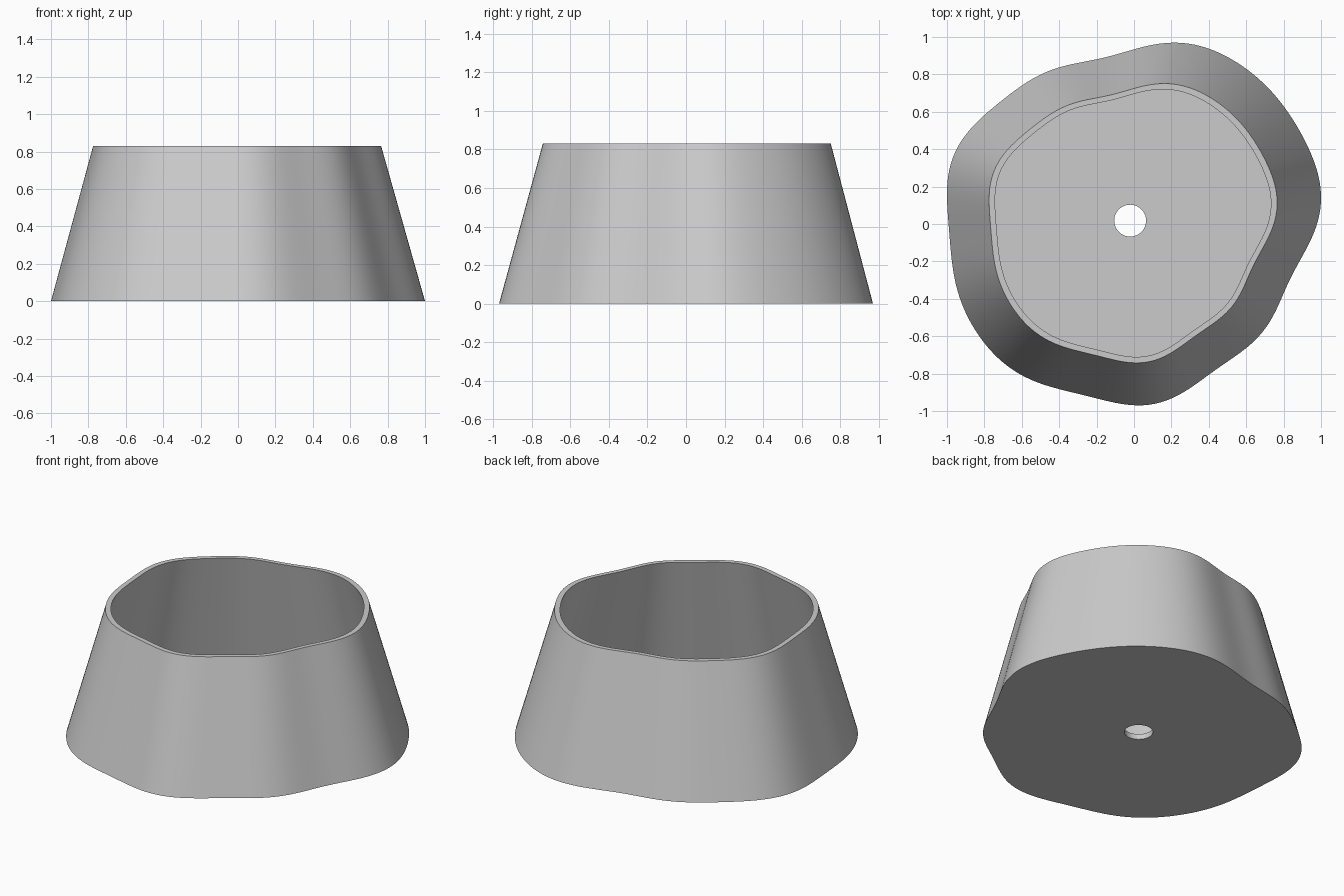
import bpy, bmesh, math

default_cube = bpy.data.objects.get("Cube")
if default_cube:
    bpy.data.objects.remove(default_cube, do_unlink=True)

HEIGHT = 0.83
FLOOR = 0.035          # floor thickness
TAPER = 0.77           # top size relative to the base
INNER = 0.958          # inner wall relative to the outer wall
HOLE = 0.085           # drain hole radius
SIDES = 180
HARMONICS = 9

# Wavy base outline, measured from the drain hole
outline = [
    (1.02, .12), (.99, -.03), (.92, -.18), (.84, -.33), (.78, -.47), (.68, -.62),
    (.54, -.74), (.41, -.82), (.27, -.92), (.16, -.97), (.05, -.99), (-.08, -.97),
    (-.21, -.93), (-.37, -.9), (-.53, -.85), (-.67, -.76), (-.8, -.62), (-.89, -.46),
    (-.94, -.3), (-.95, -.13), (-.97, .03), (-.98, .16), (-.95, .32), (-.88, .45),
    (-.78, .56), (-.64, .67), (-.53, .75), (-.43, .8), (-.3, .83), (-.13, .87),
    (.03, .91), (.21, .95), (.38, .93), (.54, .86), (.7, .74), (.84, .58),
    (.93, .42), (1, .26),
]
polar = sorted((math.atan2(y, x) % math.tau, math.hypot(x, y)) for x, y in outline)
first, last = polar[0], polar[-1]
polar = [(last[0] - math.tau, last[1])] + polar + [(first[0] + math.tau, first[1])]
angles = [math.tau * i / SIDES for i in range(SIDES)]


def sampled_radius(angle):
    for (a, ra), (b, rb) in zip(polar, polar[1:]):
        if a <= angle <= b:
            return ra + (rb - ra) * (angle - a) / (b - a)


# Smooth the outline into a few flowing waves
samples = [sampled_radius(a) for a in angles]
waves = []
for k in range(1, HARMONICS + 1):
    c = 2 / SIDES * sum(r * math.cos(k * a) for r, a in zip(samples, angles))
    s = 2 / SIDES * sum(r * math.sin(k * a) for r, a in zip(samples, angles))
    waves.append((k, c, s))
mean = sum(samples) / SIDES


def base_radius(angle):
    return mean + sum(c * math.cos(k * angle) + s * math.sin(k * angle) for k, c, s in waves)


base = [(base_radius(a) * math.cos(a), base_radius(a) * math.sin(a)) for a in angles]
xs, ys = zip(*base)
fit = 2 / (max(xs) - min(xs))
base = [(x * fit, y * fit) for x, y in base]
center_x = fit * (max(xs) + min(xs)) / 2
center_y = fit * (max(ys) + min(ys)) / 2
circle = [(HOLE * math.cos(a), HOLE * math.sin(a)) for a in angles]

# Loft the closed section: underside, outer wall, rim, inner wall, floor, hole
floor_scale = INNER * (1 - (1 - TAPER) * FLOOR / HEIGHT)
section = [
    (circle, 1, 0),
    (base, 1, 0),
    (base, TAPER, HEIGHT),
    (base, TAPER * INNER, HEIGHT),
    (base, floor_scale, FLOOR),
    (circle, 1, FLOOR),
]
bm = bmesh.new()
rings = [
    [bm.verts.new((x * scale - center_x, y * scale - center_y, z)) for x, y in shape]
    for shape, scale, z in section
]
for ring, following in zip(rings, rings[1:] + rings[:1]):
    for i in range(SIDES):
        j = (i + 1) % SIDES
        bm.faces.new((ring[i], ring[j], following[j], following[i]))
bmesh.ops.recalc_face_normals(bm, faces=bm.faces[:])

mesh = bpy.data.meshes.new("planter_pot")
bm.to_mesh(mesh)
bm.free()
pot = bpy.data.objects.new("planter_pot", mesh)
bpy.context.collection.objects.link(pot)

# Plain grey finish
grey = bpy.data.materials.new("light_grey")
grey.use_nodes = True
color = (0.6, 0.6, 0.6, 1)
grey.diffuse_color = color
grey.node_tree.nodes["Principled BSDF"].inputs["Base Color"].default_value = color
mesh.materials.append(grey)

bpy.ops.object.select_all(action="DESELECT")
pot.select_set(True)
bpy.context.view_layer.objects.active = pot
bpy.ops.object.shade_smooth_by_angle(angle=math.radians(30))
